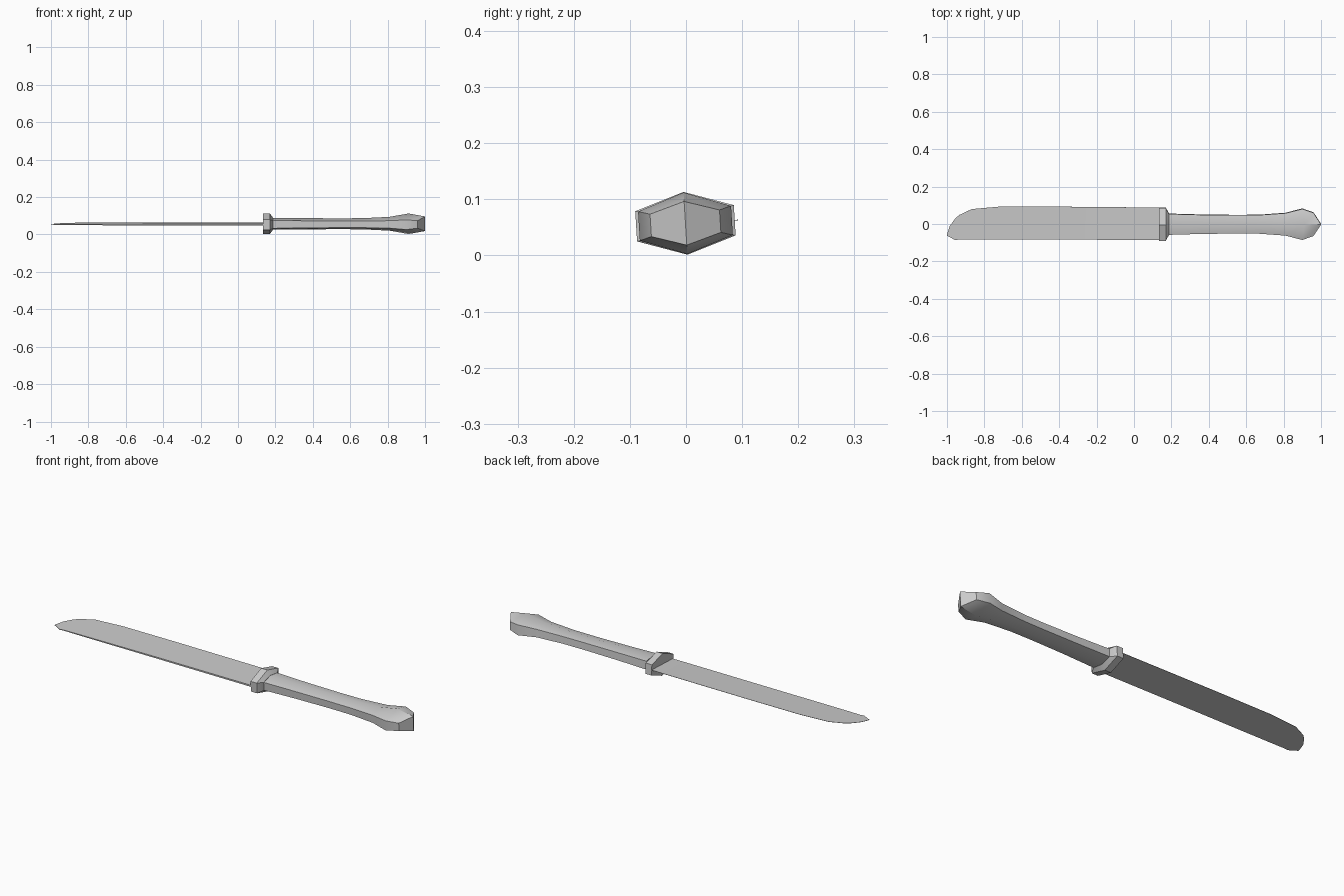
import bpy, bmesh, math
from mathutils import Matrix, Vector

cube = bpy.data.objects.get("Cube")
if cube:
    bpy.data.objects.remove(cube, do_unlink=True)

# The whole knife rests slightly rolled about its long axis
MID = 0.0573
ROLL = Matrix.Translation((0, -0.001, MID)) @ Matrix.Rotation(math.radians(3.5), 4, 'X')

steel = bpy.data.materials.new("grey steel")
steel.use_nodes = True
GREY = (0.6, 0.6, 0.6, 1)
steel.diffuse_color = GREY
steel.node_tree.nodes["Principled BSDF"].inputs["Base Color"].default_value = GREY


def loft(name, rings, smooth=35):
    """Skin a list of equal-length cross-sections and cap both ends."""
    bm = bmesh.new()
    loops = [[bm.verts.new(ROLL @ Vector(p)) for p in ring] for ring in rings]
    n = len(loops[0])
    for a, b in zip(loops, loops[1:]):
        for i in range(n):
            j = (i + 1) % n
            bm.faces.new((a[i], a[j], b[j], b[i]))
    # Each cap is split along its middle so that it can be folded
    h = n // 2
    for loop in (loops[0], loops[-1]):
        bm.faces.new(loop[:h + 1])
        bm.faces.new(loop[h:] + loop[:1])
    bmesh.ops.recalc_face_normals(bm, faces=bm.faces)
    mesh = bpy.data.meshes.new(name)
    bm.to_mesh(mesh)
    bm.free()
    mesh.materials.append(steel)
    obj = bpy.data.objects.new(name, mesh)
    bpy.context.collection.objects.link(obj)
    bpy.ops.object.select_all(action='DESELECT')
    obj.select_set(True)
    bpy.context.view_layer.objects.active = obj
    bpy.ops.object.shade_smooth_by_angle(angle=math.radians(smooth))
    return obj


def hexagon(x, half_width, peak, side, bulge=0.0):
    """Six-sided section with ridges above and below; bulge moves the ridges along x."""
    w = half_width
    return [(x + bulge, 0, peak), (x, w, side), (x, w, -side),
            (x + bulge, 0, -peak), (x, -w, -side), (x, -w, side)]


# Guard: hexagonal plate with a chamfer towards the handle
loft("guard", [hexagon(0.135, 0.088, 0.056, 0.027),
               hexagon(0.17, 0.088, 0.056, 0.027),
               hexagon(0.187, 0.056, 0.033, 0.021)])

# Handle: waisted grip that swells into a wedge-ended pommel
loft("handle", [hexagon(0.18, 0.056, 0.032, 0.021),
                hexagon(0.36, 0.051, 0.030, 0.019),
                hexagon(0.55, 0.049, 0.029, 0.018),
                hexagon(0.67, 0.050, 0.030, 0.018),
                hexagon(0.81, 0.060, 0.037, 0.020),
                hexagon(0.90, 0.083, 0.055, 0.026, 0.012),
                hexagon(0.96, 0.062, 0.039, 0.020, 0.04)])

# Blade: thin wedge, thick at the straight back and fine at the curved edge
stations = [(0.14, -0.085, 0.089, 0.0042), (-0.4, -0.082, 0.094, 0.0038),
            (-0.72, -0.082, 0.094, 0.003), (-0.867, -0.082, 0.081, 0.0024),
            (-0.935, -0.082, 0.049, 0.0018), (-0.957, -0.085, 0.029, 0.0015),
            (-0.985, -0.069, -0.01, 0.0012), (-1.0, -0.062, -0.055, 0.0008)]
loft("blade", [[(x, back, t), (x, edge, 0.0006), (x, edge, -0.0006), (x, back, -t)]
               for x, back, edge, t in stations])
